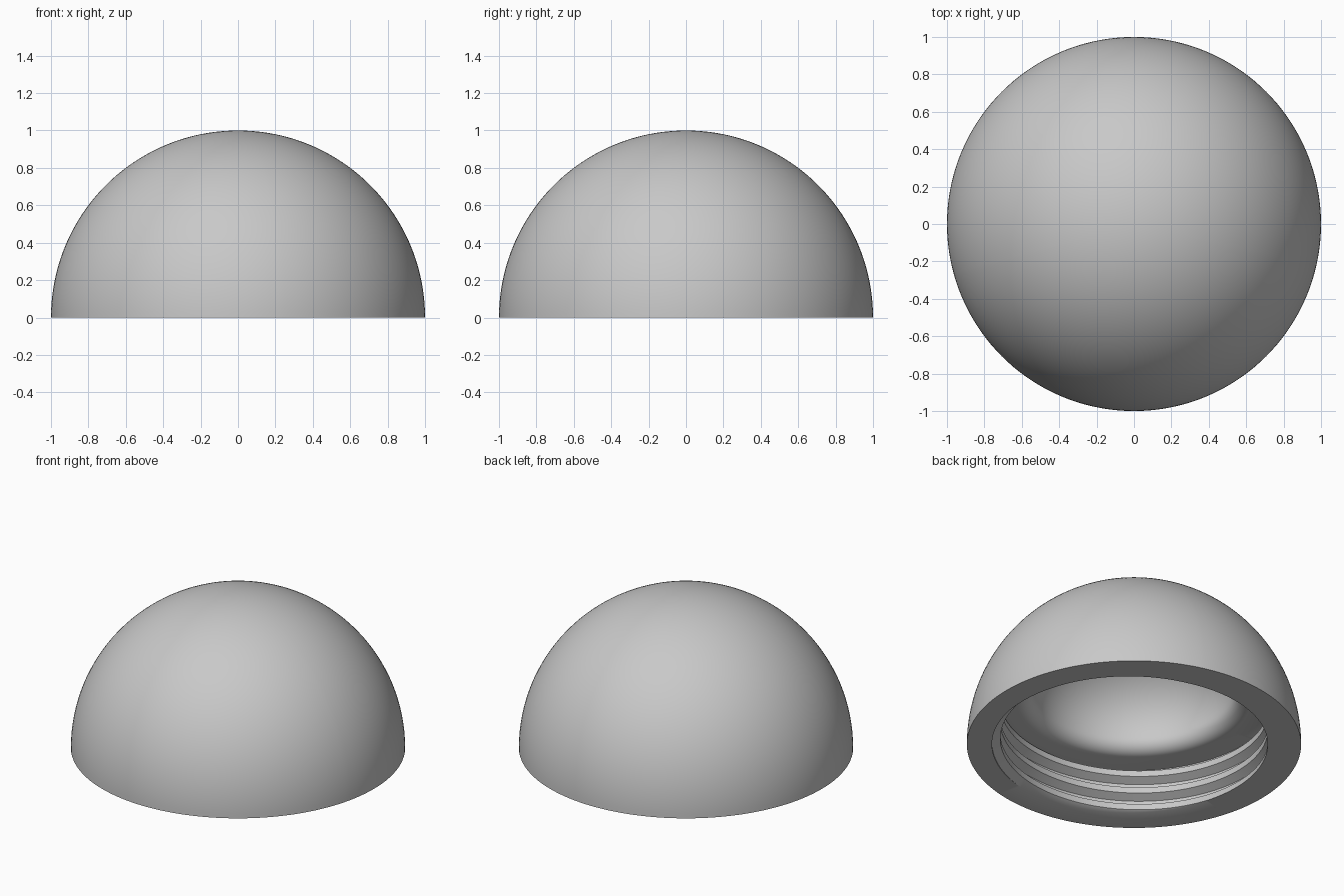
import bpy, bmesh
from math import sin, cos, pi
from mathutils import Vector

cube = bpy.data.objects.get("Cube")
if cube:
    bpy.data.objects.remove(cube)

SEGMENTS = 144
PITCH = 0.115
CREST, ROOT = 0.80, 0.85
LEDGE_Z = 0.31
LIP_RADIUS, LIP_START = 0.09, 0.70
START = -pi / 4          # angle where the thread groove leaves the rim


def cut(bm, z, direction):
    """Trim the mesh at a height and return the open edge loop there."""
    geom = bm.verts[:] + bm.edges[:] + bm.faces[:]
    bmesh.ops.bisect_plane(bm, geom=geom, plane_co=(0, 0, z),
                           plane_no=(0, 0, direction), clear_outer=True)
    bmesh.ops.remove_doubles(bm, verts=bm.verts[:], dist=0.0003)
    return [e for e in bm.edges if e.is_boundary
            and all(abs(v.co.z - z) < 0.0005 for v in e.verts)]


def grow(bm, loop, profile):
    """Extend an open loop through (radius, height) rings."""
    for radius, z in profile:
        geom = bmesh.ops.extrude_edge_only(bm, edges=loop)["geom"]
        loop = [g for g in geom if isinstance(g, bmesh.types.BMEdge)]
        for v in (g for g in geom if isinstance(g, bmesh.types.BMVert)):
            v.co = Vector((v.co.x, v.co.y, 0)).normalized() * max(radius, 1e-6)
            v.co.z = z


def arc(radius, height, base_z, steps):
    """Quarter ellipse from its foot up to the pole."""
    angles = [pi / 2 * i / steps for i in range(steps + 1)]
    return [(radius * cos(a), base_z + height * sin(a)) for a in angles]


bm = bmesh.new()

# Helical thread wall: root and crest flats joined by sloped flanks
tooth = [(-0.038, CREST), (-0.01, ROOT), (0.01, ROOT), (0.038, CREST)]
rows = [(turn * PITCH + dz, r) for turn in range(-2, 5) for dz, r in tooth]
grid = []
for i in range(SEGMENTS + 1):
    t = i / SEGMENTS
    a = START + 2 * pi * t
    grid.append([bm.verts.new((r * cos(a), r * sin(a), z + PITCH * t))
                 for z, r in rows])
for left, right in zip(grid, grid[1:]):
    for k in range(len(rows) - 1):
        bm.faces.new((left[k], right[k], right[k + 1], left[k + 1]))
bmesh.ops.remove_doubles(bm, verts=bm.verts[:], dist=0.0003)

rim_loop = cut(bm, 0, -1)
ledge_loop = cut(bm, LEDGE_Z, 1)

# Flat rim and outer dome
grow(bm, rim_loop, arc(1.0, 1.0, 0, 48))

# Flat ledge, rounded lip and inner dome
lip = [(LIP_START - LIP_RADIUS * sin(a), LEDGE_Z + LIP_RADIUS * (1 - cos(a)))
       for a in (pi / 2 * i / 8 for i in range(8))]
grow(bm, ledge_loop,
     lip + arc(LIP_START - LIP_RADIUS, 0.47, LEDGE_Z + LIP_RADIUS, 32))

bmesh.ops.remove_doubles(bm, verts=bm.verts[:], dist=0.0002)
bmesh.ops.recalc_face_normals(bm, faces=bm.faces[:])

mesh = bpy.data.meshes.new("threaded_dome_cap")
bm.to_mesh(mesh)
bm.free()
cap = bpy.data.objects.new("threaded_dome_cap", mesh)
bpy.context.collection.objects.link(cap)

# Plain grey material
grey = bpy.data.materials.new("plain_grey")
grey.use_nodes = True
colour = (0.58, 0.58, 0.58, 1)
grey.diffuse_color = colour
grey.node_tree.nodes["Principled BSDF"].inputs["Base Color"].default_value = colour
mesh.materials.append(grey)

# Smooth shading with crisp rim and thread edges
bpy.ops.object.select_all(action="DESELECT")
cap.select_set(True)
bpy.context.view_layer.objects.active = cap
bpy.ops.object.shade_smooth_by_angle(angle=pi / 6)
